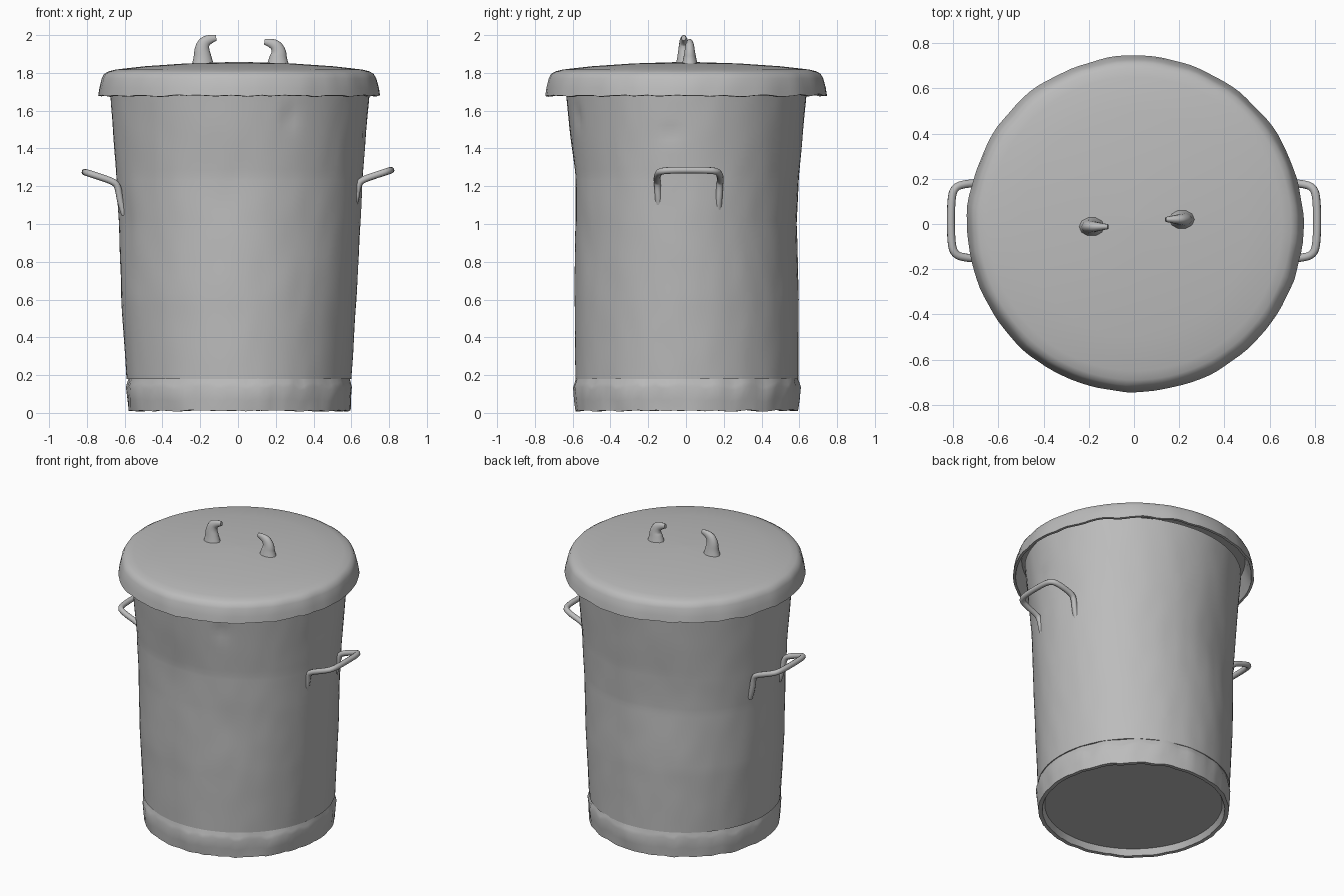
import bpy
import bmesh
from math import sin, cos, pi, exp, radians
from mathutils import Vector, noise

cube = bpy.data.objects.get("Cube")
if cube:
    bpy.data.objects.remove(cube, do_unlink=True)

metal = bpy.data.materials.new("dull_grey_metal")
metal.use_nodes = True
GREY = (0.5, 0.5, 0.5, 1)
metal.diffuse_color = GREY
bsdf = metal.node_tree.nodes["Principled BSDF"]
bsdf.inputs["Base Color"].default_value = GREY
bsdf.inputs["Roughness"].default_value = 0.6

SEG = 112


def finish(obj, angle=40):
    obj.data.materials.clear()
    obj.data.materials.append(metal)
    bpy.ops.object.select_all(action="DESELECT")
    obj.select_set(True)
    bpy.context.view_layer.objects.active = obj
    bpy.ops.object.shade_smooth_by_angle(angle=radians(angle))


def loft(name, rings):
    """Skin a list of point rings, capping both ends."""
    bm = bmesh.new()
    loops = [[bm.verts.new(p) for p in ring] for ring in rings]
    for a, b in zip(loops, loops[1:]):
        for i in range(SEG):
            j = (i + 1) % SEG
            bm.faces.new((a[i], a[j], b[j], b[i]))
    bm.faces.new(loops[0])
    bm.faces.new(loops[-1])
    bmesh.ops.recalc_face_normals(bm, faces=bm.faces)
    mesh = bpy.data.meshes.new(name)
    bm.to_mesh(mesh)
    bm.free()
    obj = bpy.data.objects.new(name, mesh)
    bpy.context.collection.objects.link(obj)
    finish(obj)


def tube(name, points, radii, bevel, location=(0, 0, 0), scale=(1, 1, 1)):
    """Round bar along a smooth path, with a radius at each point."""
    curve = bpy.data.curves.new(name, "CURVE")
    curve.dimensions = "3D"
    curve.bevel_depth = bevel
    curve.bevel_resolution = 3
    curve.use_fill_caps = True
    spline = curve.splines.new("NURBS")
    spline.points.add(len(points) - 1)
    for p, co, r in zip(spline.points, points, radii):
        p.co = (*co, 1)
        p.radius = r
    spline.use_endpoint_u = True
    spline.order_u = 3
    spline.resolution_u = 6
    obj = bpy.data.objects.new(name, curve)
    obj.location, obj.scale = location, scale
    bpy.context.collection.objects.link(obj)
    bpy.ops.object.select_all(action="DESELECT")
    obj.select_set(True)
    bpy.context.view_layer.objects.active = obj
    bpy.ops.object.convert(target="MESH")
    finish(bpy.context.object, 60)


def wobble(a, z, freq):
    return noise.noise(Vector((cos(a) * freq, sin(a) * freq, z * 5)))


def ring(z, left, right, front, back, rough=0.0, shift=0.0):
    """Battered oval reaching the four given extents."""
    pts = []
    for i in range(SEG):
        a = 2 * pi * i / SEG
        dent = 1 + rough * wobble(a, z, 7) - dents(a, z)
        x = (left + right) / 2 + (right - left) / 2 * cos(a) * dent
        y = (front + back) / 2 + (back - front) / 2 * sin(a) * dent
        pts.append((x, y, z + shift * wobble(a, 3, 8)))
    return pts


# Dents: angle in degrees, height, angular spread, vertical spread, depth
DENTS = [(-95, 1.2, 16, 0.2, 0.015), (-60, 0.9, 14, 0.15, 0.01),
         (110, 1.1, 16, 0.25, 0.02), (-67, 1.57, 3, 0.06, 0.02),
         (-8, 1.48, 5, 0.04, 0.012), (-160, 1.0, 10, 0.2, 0.01)]


def dents(a, z):
    total = 0
    for deg, height, spread, tall, depth in DENTS:
        d = (a - radians(deg) + pi) % (2 * pi) - pi
        total += depth * exp(-(d / radians(spread)) ** 2 - ((z - height) / tall) ** 2)
    return total


# Can body: z, left, right, front, back extents, blended into many rings
SHAPE = [(0.18, -0.59, 0.6, -0.585, 0.595), (0.6, -0.618, 0.627, -0.59, 0.597),
         (1.0, -0.63, 0.648, -0.588, 0.588), (1.25, -0.645, 0.66, -0.592, 0.6),
         (1.72, -0.678, 0.698, -0.638, 0.64)]
rings = []
for low, high in zip(SHAPE, SHAPE[1:]):
    for k in range(12):
        rings.append(ring(*[p + (q - p) * k / 12 for p, q in zip(low, high)], 0.004))
rings.append(ring(*SHAPE[-1]))
loft("can_body", rings)

# Ragged base band with a recessed floor: z, radius, roughness, height wobble
BAND = [(0.05, 0.545, 0, 0), (0.012, 0.56, 0.005, 0.01), (0.012, 0.585, 0.01, 0.01),
        (0.07, 0.59, 0.018, 0.02), (0.135, 0.596, 0.018, 0.03),
        (0.155, 0.59, 0.015, 0.03), (0.21, 0.575, 0, 0.03)]
loft("base_band", [ring(z, 0.005 - r, 0.01 + r, -r, r + 0.008, rough, shift)
                   for z, r, rough, shift in BAND])

# Domed lid with a turned-down hollow rim
LID = [(1.8, 0.02), (1.79, 0.69), (1.7, 0.72), (1.678, 0.728), (1.68, 0.744),
       (1.72, 0.738), (1.77, 0.726), (1.795, 0.713), (1.808, 0.69), (1.818, 0.65),
       (1.835, 0.5), (1.85, 0.28), (1.858, 0.02)]
loft("lid", [ring(z, 0.005 - r, 0.005 + r, -r, r,
                  0.008 if r > 0.69 else 0, 0.012 if z < 1.71 else 0)
             for z, r in LID])

# Side handles: half the path, reflected front to back, one per side
HALF = [(0.6, 0.155, 1.06), (0.622, 0.16, 1.12), (0.635, 0.165, 1.21), (0.66, 0.168, 1.235),
        (0.74, 0.165, 1.262), (0.795, 0.15, 1.28), (0.81, 0.09, 1.285)]
for side, name in ((1, "left_handle"), (-1, "right_handle")):
    path = HALF + [(x, -y, z) for x, y, z in reversed(HALF)]
    path = [(side * x, y, z) for x, y, z in path]
    tube(name, path, [1] * len(path), 0.018,
         location=(0, 0.014, 0 if side > 0 else -0.01))

# Broken lid handle: two curled stubs facing each other
STUB = [(0.055, 1.83), (0.055, 1.87), (0.06, 1.93), (0.04, 1.972), (0, 1.98)]
RADII = [1.35, 1.05, 0.8, 0.6, 0.32]
for side, name, reach, y, drop in ((1, "left_lid_stub", 0.14, 0.02, -0.015),
                                   (-1, "right_lid_stub", 0.115, -0.012, 0.005)):
    path = [(side * (reach + x * 1.3), 0, z + drop * (z > 1.9)) for x, z in STUB]
    tube(name, path, RADII, 0.047, location=(0, y, 0), scale=(1, 0.75, 1))
